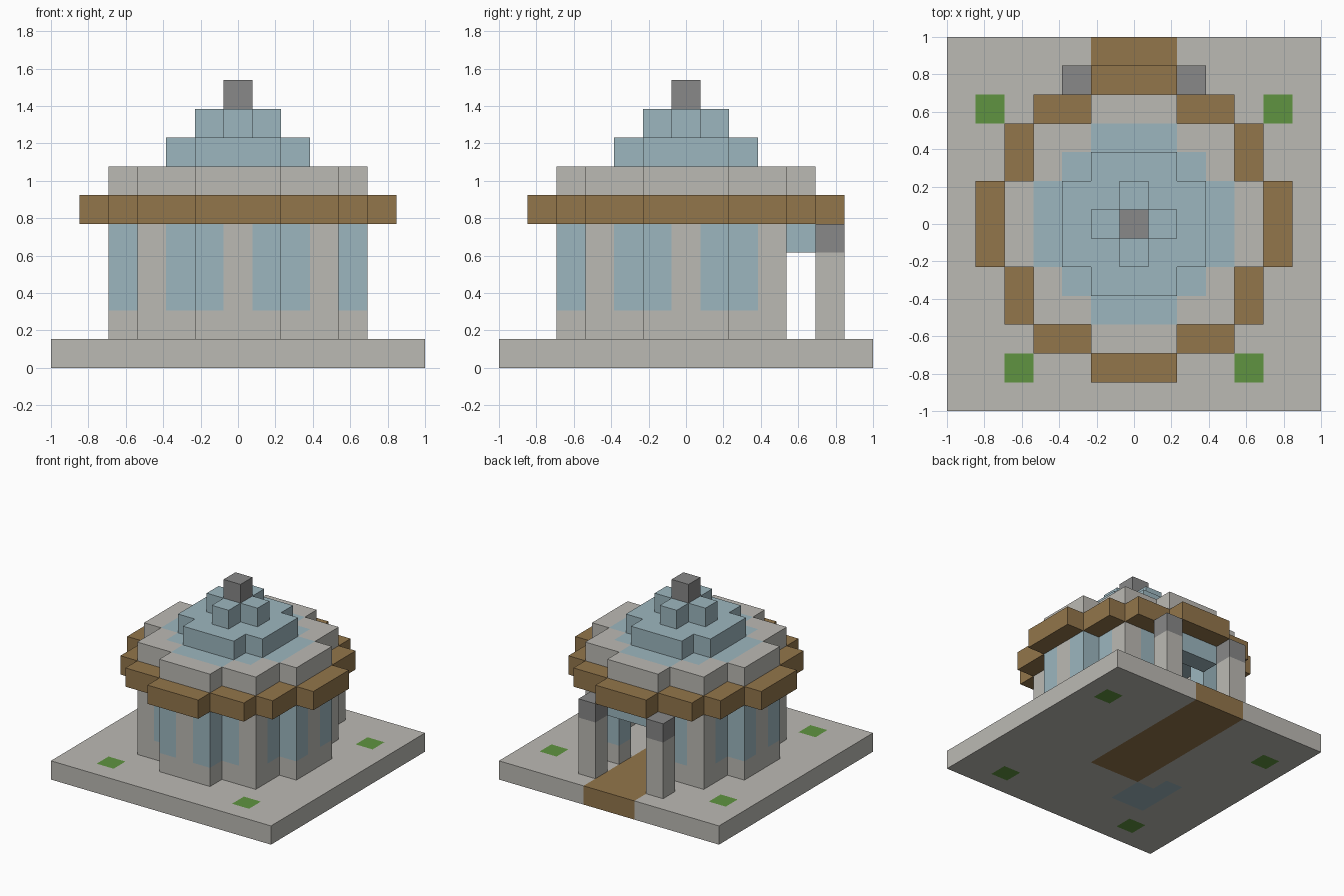
import bpy
import bmesh
from mathutils import Vector

cube = bpy.data.objects.get("Cube")
if cube:
    bpy.data.objects.remove(cube, do_unlink=True)

HALF = 6                      # blocks from the centre to each edge
U = 2 / (2 * HALF + 1)        # block size


def material(name, r, g, b):
    m = bpy.data.materials.new(name)
    m.use_nodes = True
    m.diffuse_color = (r, g, b, 1)
    m.node_tree.nodes["Principled BSDF"].inputs["Base Color"].default_value = (r, g, b, 1)
    return m


stone = material("pale stone", 0.50, 0.49, 0.455)
wood = material("brown wood", 0.29, 0.18, 0.07)
glass = material("blue glass", 0.335, 0.47, 0.52)
iron = material("dark grey", 0.246, 0.246, 0.246)
grass = material("grass green", 0.115, 0.295, 0.052)

blocks = {}                   # block position -> part name
colours = {}                  # part name -> material


def fill(part, mat, layers, rule):
    """Assign every block in the layers that meets the rule to a part."""
    colours[part] = mat
    span = range(-HALF, HALF + 1)
    for k in layers:
        for i in span:
            for j in span:
                if rule(i, j):
                    blocks[i, j, k] = part


def disc(r2):
    return lambda i, j: i * i + j * j <= r2


def ring(outer, inner):
    return lambda i, j: inner < i * i + j * j <= outer


def doorway(i, j):
    return abs(i) <= 1 and j == 4


def window(i, j):
    return sorted((abs(i), abs(j))) in ([1, 4], [2, 3])


def porch(i, j):
    return abs(i) == 2 and j == 5


def lawn(i, j):
    return (abs(i), j) in ((5, 4), (4, -5))


def pool(i, j):
    return (i in (-3, -2) and j in (-3, -2)) or (i, j) == (-3, -1)


# Ground
fill("base_plate", stone, [0], lambda i, j: True)
fill("path", wood, [0], lambda i, j: abs(i) <= 1 and j >= -1)
fill("grass_patches", grass, [0], lawn)
fill("pool", glass, [0], pool)

# Round wall with windows
fill("walls", stone, range(1, 6), ring(18, 10))
fill("windows", glass, range(2, 5), window)

# Open doorway with a glass lintel
for key in [c for c in blocks if doorway(c[0], c[1]) and 1 <= c[2] <= 3]:
    del blocks[key]
fill("door_lintel", glass, [4], doorway)

# Porch pillars
fill("porch_pillars", stone, range(1, 4), porch)
fill("pillar_caps", iron, [4], porch)

# Eaves, stepped dome and finial
fill("eaves_ring", wood, [5], ring(26, 18))
fill("roof_rim", stone, [6], ring(18, 10))
for layer, r2 in ((6, 10), (7, 5), (8, 1)):
    fill("dome", glass, [layer], disc(r2))
fill("finial", iron, [9], disc(0))

AXES = [Vector(v) for v in ((1, 0, 0), (0, 1, 0), (0, 0, 1))]


def build(part):
    """Make one object from the exposed sides of a part's blocks."""
    bm = bmesh.new()
    for cell in [c for c, p in blocks.items() if p == part]:
        centre = Vector(cell) + Vector((0, 0, 0.5))
        for a in range(3):
            for sign in (1, -1):
                n = AXES[a] * sign
                if tuple(int(c + d) for c, d in zip(cell, n)) in blocks:
                    continue
                s, t = AXES[(a + 1) % 3] * sign, AXES[(a + 2) % 3]
                corners = (-s - t, s - t, s + t, t - s)
                bm.faces.new([bm.verts.new((centre + (n + c) / 2) * U) for c in corners])
    bmesh.ops.remove_doubles(bm, verts=bm.verts, dist=U / 100)
    mesh = bpy.data.meshes.new(part)
    bm.to_mesh(mesh)
    bm.free()
    mesh.materials.append(colours[part])
    bpy.context.collection.objects.link(bpy.data.objects.new(part, mesh))


for part in colours:
    build(part)
